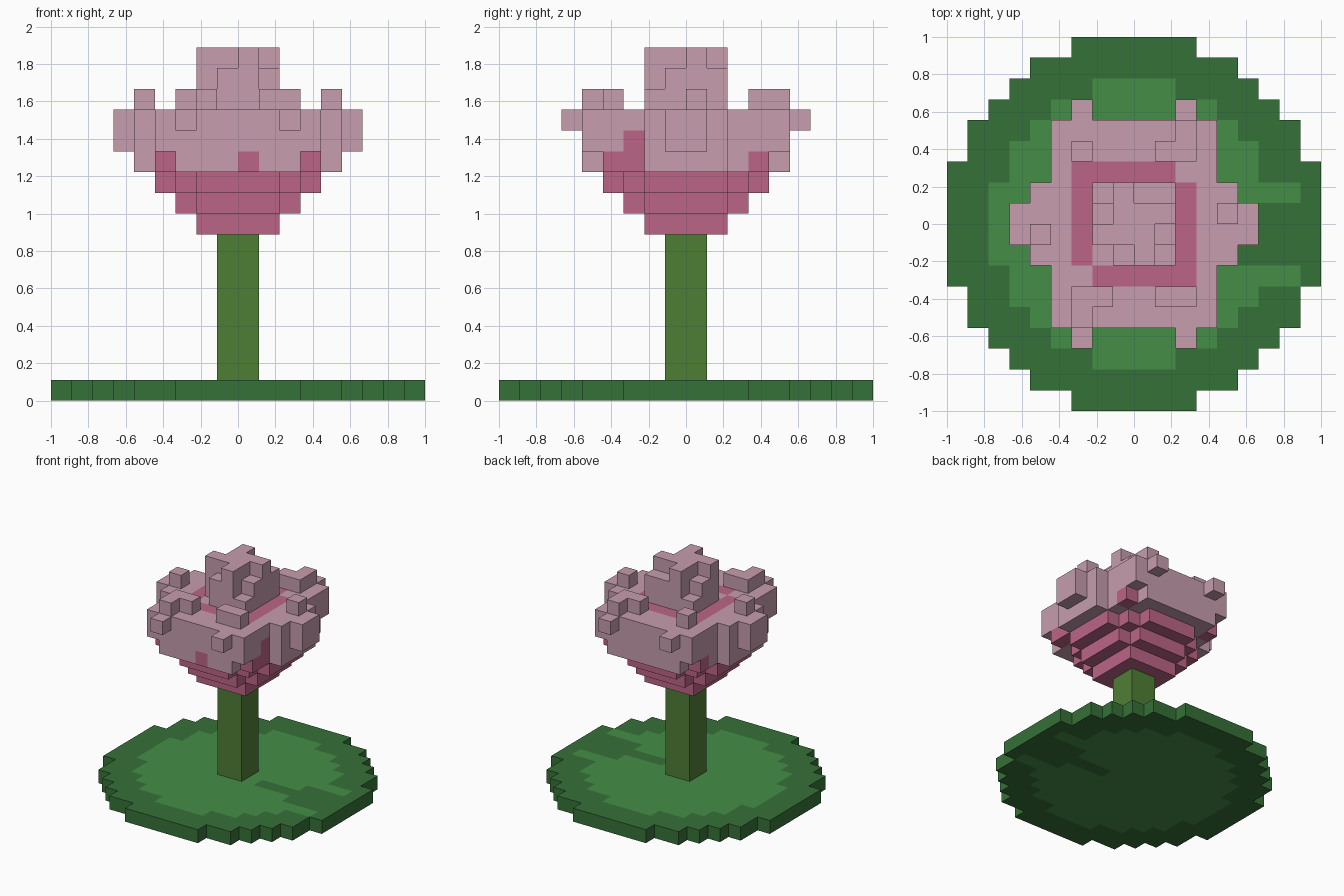
import bpy, bmesh
from mathutils import Vector

if "Cube" in bpy.data.objects:
    bpy.data.objects.remove(bpy.data.objects["Cube"])

U = 1 / 9          # edge of one block
cells = {}         # block position -> part name

COLORS = {
    "leaf_rim": (0.036, 0.165, 0.04, 1),
    "leaf_center": (0.06, 0.27, 0.064, 1),
    "stem": (0.078, 0.21, 0.036, 1),
    "flower_base": (0.50, 0.13, 0.24, 1),
    "petals": (0.57, 0.34, 0.42, 1),
}


def fill(part, x0, x1, y0, y1, z0, z1):
    for x in range(x0, x1):
        for y in range(y0, y1):
            for z in range(z0, z1):
                if part is None:
                    cells.pop((x, y, z), None)
                else:
                    cells[(x, y, z)] = part


# round leaf with a lighter centre and a dark wedge on the right
for x in range(-9, 9):
    for y in range(-9, 9):
        d = (x + 0.5) ** 2 + (y + 0.5) ** 2
        if d < 81:
            cells[(x, y, 0)] = "leaf_center" if d < 48.5 else "leaf_rim"
for y in (-3, 1):
    fill("leaf_center", 5, 8, y, y + 1, 0, 1)
fill("leaf_rim", 5, 9, -2, 1, 0, 1)
fill("leaf_rim", 2, 5, -1, 0, 0, 1)

# stem
fill("stem", -1, 1, -1, 1, 1, 8)

# stepped flower base and its core
fill("flower_base", -2, 2, -2, 2, 8, 9)
for w, d in ((3, 2), (2, 3)):
    fill("flower_base", -w, w, -d, d, 9, 10)
for w, d in ((4, 2), (3, 3), (2, 4)):
    fill("flower_base", -w, w, -d, d, 10, 11)
fill("flower_base", -4, 4, -4, 4, 11, 13)
fill("flower_base", -3, 3, -3, 3, 13, 14)

# front and back petals
for y in (-5, 3):
    fill("petals", -3, 3, y, y + 2, 11, 12)
    fill("petals", -4, 4, y, y + 2, 12, 14)
for x in (-3, 2):
    for y in (-6, 5):
        fill("petals", x, x + 1, y, y + 1, 13, 14)
cells[(0, -5, 11)] = "flower_base"

# left and right petals
for s in (-1, 1):
    x = 3 if s > 0 else -5
    fill("petals", x, x + 2, -2, 2, 11, 14)
    x = 3 if s > 0 else -4
    fill("petals", x, x + 1, -2, 3, 11, 13)
    fill("petals", x, x + 1, -3, 3, 13, 14)
    x = 5 if s > 0 else -6
    fill("petals", x, x + 1, -1, 1, 12, 14)
    x = 4 if s > 0 else -5
    fill("petals", x, x + 1, 0 if s > 0 else -1, 1 if s > 0 else 0, 14, 15)

# raised petal tips
fill("petals", -3, -1, -4, -3, 14, 15)
fill("petals", -3, -2, -5, -4, 14, 15)
fill("petals", 1, 3, -4, -3, 14, 15)
fill("petals", 1, 3, 3, 4, 14, 15)
fill("petals", 2, 3, 4, 5, 14, 15)
fill("petals", -3, -2, 3, 4, 14, 15)
cells[(2, 2, 13)] = cells[(-3, -3, 13)] = "petals"

# central closed bud with a pinwheel tip
fill("petals", -2, 2, -2, 2, 13, 15)
fill("petals", -1, 1, -2, 2, 15, 16)
fill("petals", -2, 2, -1, 1, 15, 16)
fill("petals", 1, 2, 1, 2, 15, 16)
fill(None, -2, -1, -2, -1, 14, 15)
fill("petals", -1, 1, -1, 1, 16, 17)
for x, y in ((-2, -1), (-1, 1), (1, 0), (0, -2)):
    cells[(x, y, 16)] = "petals"


# one object per part, made of the exposed block faces
def build(part):
    bm = bmesh.new()
    for c, p in cells.items():
        if p != part:
            continue
        for axis in range(3):
            for sign in (-1, 1):
                n = list(c)
                n[axis] += sign
                if tuple(n) in cells:
                    continue
                quad = []
                for a, b in ((0, 0), (1, 0), (1, 1), (0, 1))[::sign]:
                    v = list(c)
                    v[axis] += sign > 0
                    v[(axis + 1) % 3] += a
                    v[(axis + 2) % 3] += b
                    quad.append(bm.verts.new(Vector(v) * U))
                bm.faces.new(quad)
    bmesh.ops.remove_doubles(bm, verts=bm.verts, dist=0.001)
    mesh = bpy.data.meshes.new(part)
    bm.to_mesh(mesh)
    bm.free()
    mat = bpy.data.materials.new(part)
    mat.diffuse_color = COLORS[part]
    mat.use_nodes = True
    mat.node_tree.nodes["Principled BSDF"].inputs["Base Color"].default_value = mat.diffuse_color
    mesh.materials.append(mat)
    bpy.context.collection.objects.link(bpy.data.objects.new(part, mesh))


for name in COLORS:
    build(name)
